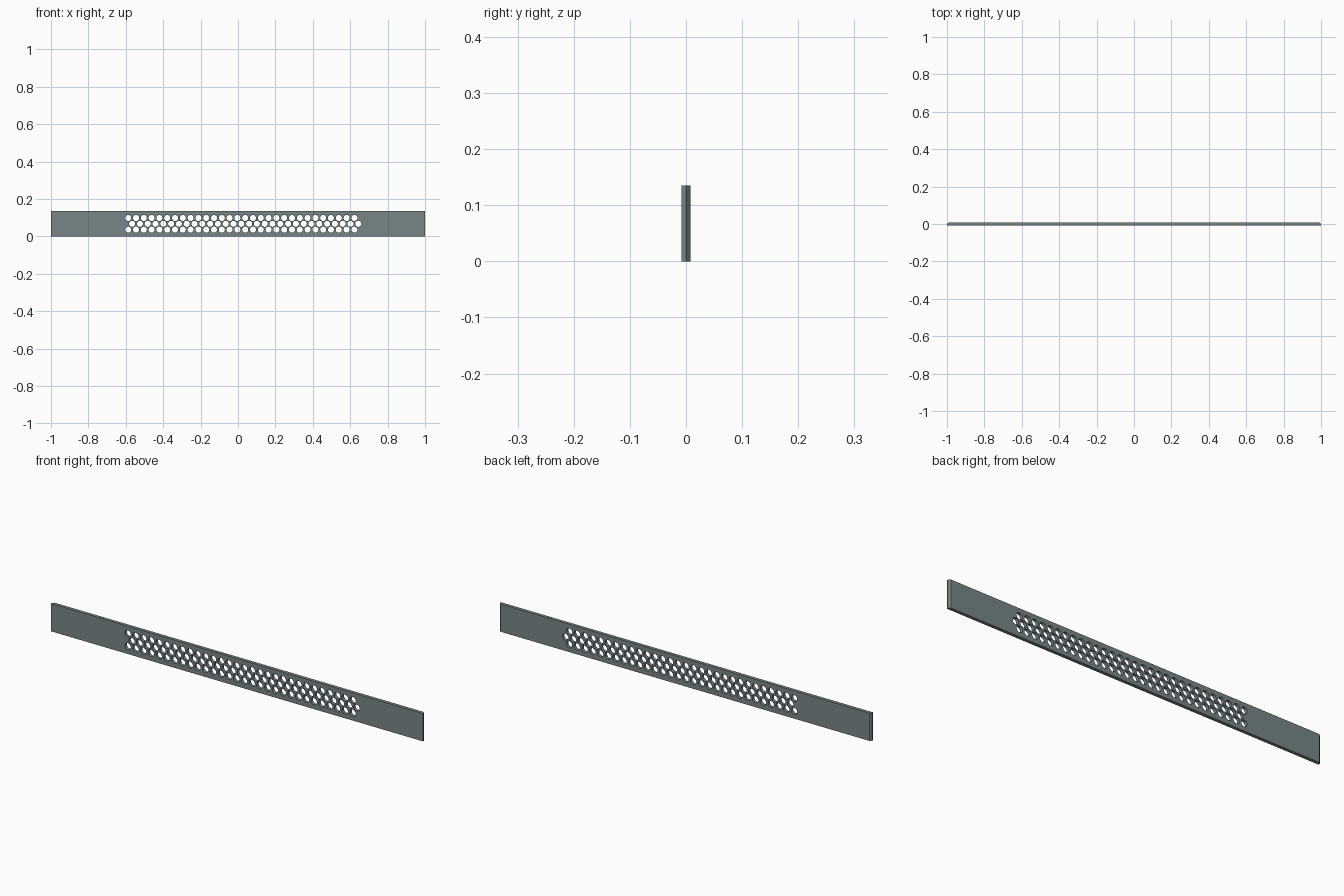
import bpy, bmesh, math
from mathutils import Matrix

if "Cube" in bpy.data.objects:
    bpy.data.objects.remove(bpy.data.objects["Cube"])

HALF_L, HALF_T, HEIGHT = 1.0, 0.008, 0.135
BEVEL = 0.009
PITCH, ROW, RADIUS, SIDES = 0.0417, 0.031, 0.0165, 12

mat = bpy.data.materials.new("grey_green_steel")
mat.diffuse_color = (0.19, 0.235, 0.235, 1)
mat.use_nodes = True
mat.node_tree.nodes["Principled BSDF"].inputs["Base Color"].default_value = mat.diffuse_color


def make_object(name, bm):
    bmesh.ops.recalc_face_normals(bm, faces=bm.faces)
    mesh = bpy.data.meshes.new(name)
    bm.to_mesh(mesh)
    bm.free()
    mesh.materials.append(mat)
    obj = bpy.data.objects.new(name, mesh)
    bpy.context.collection.objects.link(obj)
    return obj


# Plate: outline seen from above, back end corners chamfered
outline = [(-HALF_L, -HALF_T), (HALF_L, -HALF_T), (HALF_L, 0),
           (HALF_L - BEVEL, HALF_T), (-HALF_L + BEVEL, HALF_T), (-HALF_L, 0)]
bm = bmesh.new()
base = bm.faces.new([bm.verts.new((x, y, 0)) for x, y in outline])
ext = bmesh.ops.extrude_face_region(bm, geom=[base])
bmesh.ops.translate(bm, vec=(0, 0, HEIGHT),
                    verts=[v for v in ext["geom"] if isinstance(v, bmesh.types.BMVert)])
plate = make_object("perforated_plate", bm)

# Hole cutters: three staggered rows of thirty
bm = bmesh.new()
for row in range(3):
    for i in range(30):
        x = -0.587 + i * PITCH + (PITCH / 2 if row == 1 else 0)
        z = HEIGHT / 2 + (row - 1) * ROW
        bmesh.ops.create_cone(bm, cap_ends=True, segments=SIDES, radius1=RADIUS,
                              radius2=RADIUS, depth=0.06,
                              matrix=Matrix.Translation((x, 0, z)) @ Matrix.Rotation(math.pi / 2, 4, 'X'))
cutter = make_object("hole_cutter", bm)

# Cut the holes, then drop the cutter
mod = plate.modifiers.new("holes", 'BOOLEAN')
mod.operation, mod.object, mod.solver = 'DIFFERENCE', cutter, 'EXACT'
bpy.context.view_layer.objects.active = plate
plate.select_set(True)
bpy.ops.object.modifier_apply(modifier=mod.name)
bpy.data.objects.remove(cutter)
